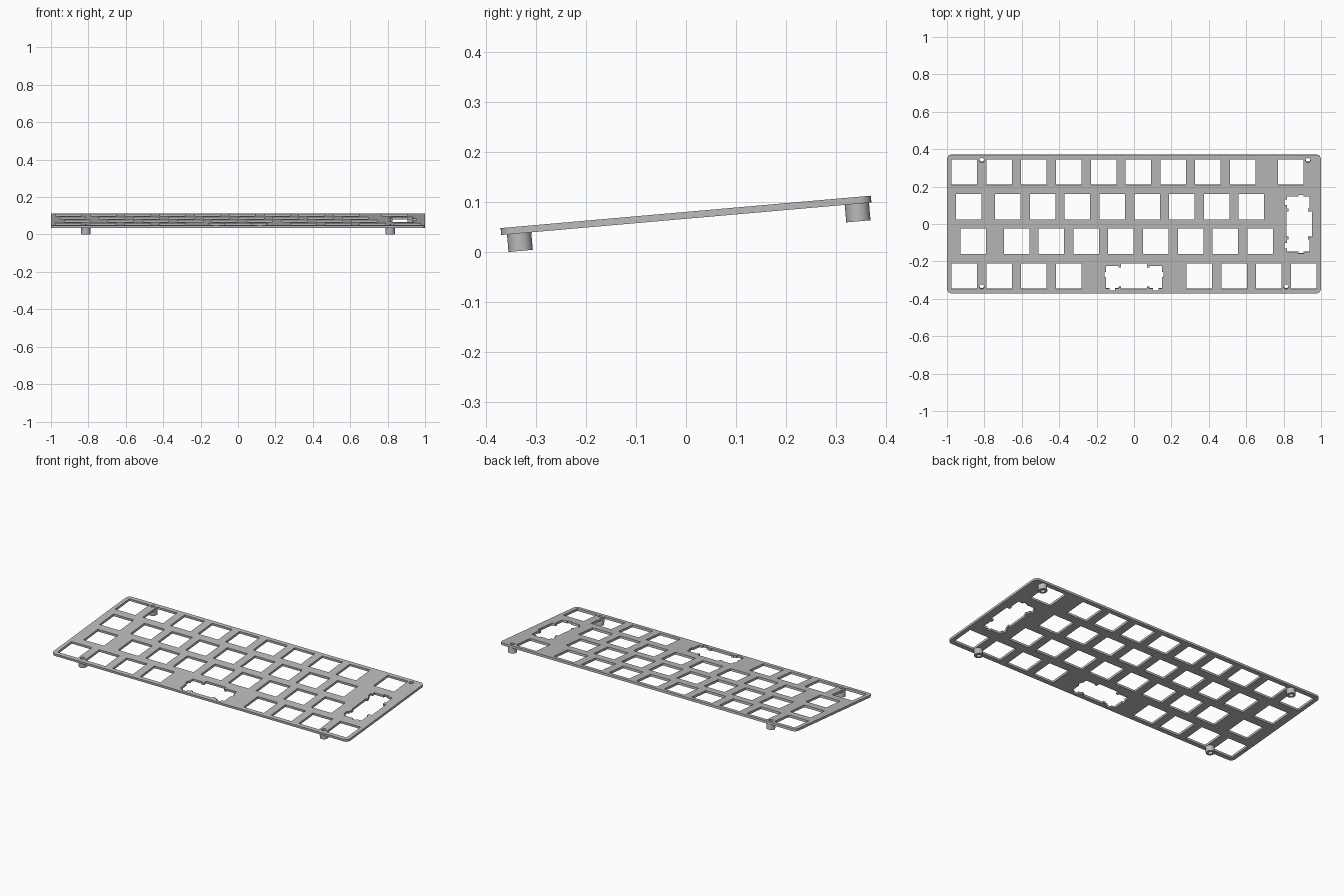
import bpy, bmesh, math
from mathutils import Matrix

if "Cube" in bpy.data.objects:
    bpy.data.objects.remove(bpy.data.objects["Cube"])

U = 2 / 10.75            # one key pitch
MM = U / 19.05           # one millimetre
T = 0.0138               # plate thickness
FOOT_R, FOOT_L, BORE = 0.0244, 0.0352, 0.0125
TILT = math.radians(5)
FRONT_Y, BACK_Y = -0.336, 0.3428

grey = bpy.data.materials.new("light grey")
grey.diffuse_color = (0.5, 0.5, 0.5, 1)
grey.use_nodes = True
grey.node_tree.nodes["Principled BSDF"].inputs["Base Color"].default_value = grey.diffuse_color

# The whole plate leans forward and rests on its front feet
lift = FOOT_L * math.cos(TILT) + (FOOT_R - FRONT_Y) * math.sin(TILT)
pose = Matrix.Translation((0, T * math.sin(TILT) / 2, lift)) @ Matrix.Rotation(TILT, 4, 'X')


def circle(cx, cy, r, n=32):
    return [(cx + r * math.cos(2 * math.pi * i / n), cy + r * math.sin(2 * math.pi * i / n))
            for i in range(n)]


def rounded_rect(hx, hy, r, n=6):
    pts = []
    for q, (sx, sy) in enumerate([(1, 1), (-1, 1), (-1, -1), (1, -1)]):
        for i in range(n + 1):
            a = (q + i / n) * math.pi / 2
            pts.append((sx * (hx - r) + r * math.cos(a), sy * (hy - r) + r * math.sin(a)))
    return pts


def slab(name, loops, z0, z1):
    """Flat outline with holes, extruded from z0 to z1 and tilted."""
    cu = bpy.data.curves.new(name, 'CURVE')
    cu.dimensions, cu.fill_mode = '2D', 'BOTH'
    cu.extrude = (z1 - z0) / 2
    for pts in loops:
        sp = cu.splines.new('POLY')
        sp.points.add(len(pts) - 1)
        for p, (x, y) in zip(sp.points, pts):
            p.co = (x, y, 0, 1)
        sp.use_cyclic_u = True
    tmp = bpy.data.objects.new(name + "_outline", cu)
    bpy.context.collection.objects.link(tmp)
    dg = bpy.context.evaluated_depsgraph_get()
    me = bpy.data.meshes.new_from_object(tmp.evaluated_get(dg))
    bpy.data.objects.remove(tmp)
    bm = bmesh.new()
    bm.from_mesh(me)
    bmesh.ops.remove_doubles(bm, verts=bm.verts, dist=1e-5)
    bmesh.ops.translate(bm, verts=bm.verts, vec=(0, 0, (z0 + z1) / 2))
    bmesh.ops.recalc_face_normals(bm, faces=bm.faces)
    bm.to_mesh(me)
    bm.free()
    me.materials.clear()
    me.materials.append(grey)
    for p in me.polygons:
        p.material_index = 0
    ob = bpy.data.objects.new(name, me)
    bpy.context.collection.objects.link(ob)
    ob.matrix_world = pose
    bpy.ops.object.select_all(action='DESELECT')
    ob.select_set(True)
    bpy.context.view_layer.objects.active = ob
    bpy.ops.object.shade_smooth_by_angle(angle=math.radians(30))
    return ob


# Square switch holes, row by row (centres in key units from the left edge)
rows = [
    (1.5, [0.5 + i for i in range(9)] + [9.875]),
    (0.5, [0.625] + [1.75 + i for i in range(8)]),
    (-0.5, [0.75] + [2 + i for i in range(8)]),
    (-1.5, [0.5, 1.5, 2.5, 3.5, 7.25, 8.25, 9.25, 10.25]),
]
h = 7 * MM
loops = [rounded_rect(1, 2 * U, 0.026)]
for ry, xs in rows:
    for kx in xs:
        x, y = kx * U - 1, ry * U
        loops.append([(x - h, y - h), (x + h, y - h), (x + h, y + h), (x - h, y + h)])

# Wide key cutouts with stabiliser pockets: right half in mm, mirrored
half = [(7, 7), (7, 4.73), (8.575, 4.73), (8.575, 5.53), (15.225, 5.53), (15.225, 2.3),
        (16.1, 2.3), (16.1, -0.5), (15.225, -0.5), (15.225, -6.77), (13.425, -6.77),
        (13.425, -7.97), (10.375, -7.97), (10.375, -6.77), (8.575, -6.77),
        (8.575, -5.97), (7, -5.97), (7, -7)]
wide = [(x * MM, y * MM) for x, y in half + [(-x, y) for x, y in reversed(half)]]
loops.append([(x, y - 1.5 * U) for x, y in wide])                    # bottom row
loops.append([(y + 10.125 * U - 1, -x) for x, y in wide])            # upright, right side

# Screw holes over the feet
feet = {
    "front_left_foot": (U - 1, FRONT_Y),
    "front_right_foot": (9.75 * U - 1, FRONT_Y),
    "back_left_foot": (U - 1, BACK_Y),
    "back_right_foot": (10.375 * U - 1, BACK_Y),
}
for x, y in feet.values():
    loops.append(circle(x, y, BORE))

slab("switch_plate", loops, 0, T)
for name, (x, y) in feet.items():
    slab(name, [circle(x, y, FOOT_R), circle(x, y, BORE)], -FOOT_L, 0)
